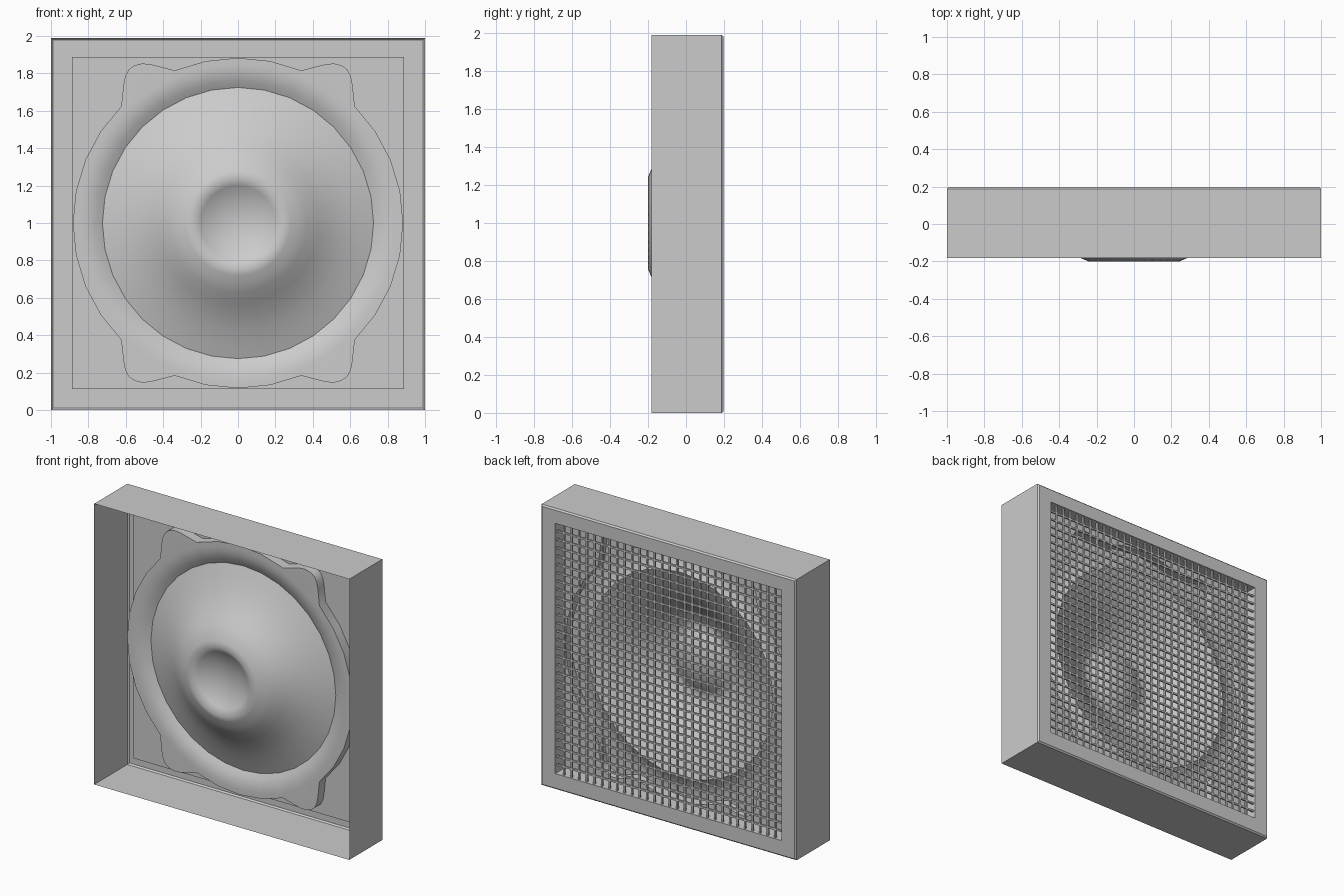
import bpy, bmesh, math
from mathutils import Vector, Matrix

if "Cube" in bpy.data.objects:
    bpy.data.objects.remove(bpy.data.objects["Cube"])

CZ = 1.0        # height of the driver axis
SEG = 32


def finish(bm, name, angle=30):
    bmesh.ops.recalc_face_normals(bm, faces=bm.faces)
    me = bpy.data.meshes.new(name)
    bm.to_mesh(me)
    bm.free()
    ob = bpy.data.objects.new(name, me)
    bpy.context.collection.objects.link(ob)
    bpy.ops.object.select_all(action='DESELECT')
    ob.select_set(True)
    bpy.context.view_layer.objects.active = ob
    bpy.ops.object.shade_smooth_by_angle(angle=math.radians(angle))
    return ob


def ring(bm, pts, y):
    """Closed loop of vertices in the plane at depth y."""
    return [bm.verts.new((x, y, z)) for x, z in pts]


def bridge(bm, a, b):
    n = len(a)
    for i in range(n):
        bm.faces.new((a[i], a[(i + 1) % n], b[(i + 1) % n], b[i]))


def loop_edges(bm, vs):
    out = []
    for i in range(len(vs)):
        pair = (vs[i], vs[(i + 1) % len(vs)])
        out.append(bm.edges.get(pair) or bm.edges.new(pair))
    return out


def fill_between(bm, a, b):
    bmesh.ops.triangle_fill(bm, edges=loop_edges(bm, a) + loop_edges(bm, b),
                            use_beauty=True, normal=Vector((0, -1, 0)))


def rect(hx, z0, z1):
    return [(-hx, z0), (hx, z0), (hx, z1), (-hx, z1)]


def circle(r):
    return [(r * math.cos(2 * math.pi * i / SEG), CZ + r * math.sin(2 * math.pi * i / SEG))
            for i in range(SEG)]


def lug_outline():
    """Round basket edge with a rounded mounting lug in each quadrant."""
    R = 0.883
    arc = [(R * math.cos(math.radians(a)), R * math.sin(math.radians(a)))
           for a in (0, 11.25, 22.5, 33.75, 45)]
    quad = arc + [(.612, .74), (.603, .785), (.585, .82), (.555, .842), (.515, .853),
                  (.47, .85), (.338, .816), (.172, .866)]
    top = (0, R)
    half = quad + [top] + [(-x, z) for x, z in reversed(quad)]
    full = half + [(x, -z) for x, z in reversed(half[1:-1])]
    return [(x, CZ + z) for x, z in full]


# Thin open-fronted case, chamfered rear lip and recess wall
bm = bmesh.new()
loops = [ring(bm, rect(hx, z0, z1), y) for hx, z0, z1, y in (
    (1, 0, 1.99, -.182), (1, 0, 1.99, .188), (.99, .01, 1.98, .198),
    (.887, .113, 1.887, .198), (.887, .113, 1.887, .09))]
for a, b in zip(loops, loops[1:]):
    bridge(bm, a, b)
finish(bm, "case")

# Recessed baffle plate, cut to the basket outline
bm = bmesh.new()
fill_between(bm, ring(bm, rect(.887, .113, 1.887), .09), ring(bm, lug_outline(), .09))
finish(bm, "baffle")

# Basket flange with lugs, rolling inwards to the cone edge
bm = bmesh.new()
back, front = ring(bm, lug_outline(), .09), ring(bm, lug_outline(), .02)
bridge(bm, back, front)
prev = ring(bm, circle(.85), .02)
fill_between(bm, front, prev)
for r, y in ((.82, .022), (.79, .029), (.76, .04), (.725, .06)):
    cur = ring(bm, circle(r), y)
    bridge(bm, prev, cur)
    prev = cur
finish(bm, "flange", 35)

# Flared cone with its dished centre cap
bm = bmesh.new()
profile = [(.725, .06), (.66, .034), (.58, -.002), (.50, -.045), (.43, -.095), (.37, -.14),
           (.32, -.17), (.28, -.184), (.243, -.2),
           (.20, -.172), (.15, -.148), (.10, -.132), (.05, -.123)]
prev = ring(bm, circle(profile[0][0]), profile[0][1])
for r, y in profile[1:]:
    cur = ring(bm, circle(r), y)
    bridge(bm, prev, cur)
    prev = cur
tip = bm.verts.new((0, -.12, CZ))
for i in range(SEG):
    bm.faces.new((prev[i], prev[(i + 1) % SEG], tip))
finish(bm, "cone", 65)

# Rear grille of crossed bars
bm = bmesh.new()
N, W, T = 30, .887, .012
for i in range(1, N):
    p = -W + 2 * W * i / N
    for loc, size in (((p, .18, CZ), (T, T, 2 * W)), ((0, .18, CZ + p), (2 * W, T, T))):
        bmesh.ops.create_cube(bm, size=1, matrix=Matrix.Translation(loc) @ Matrix.Diagonal((*size, 1)))
finish(bm, "grille")
